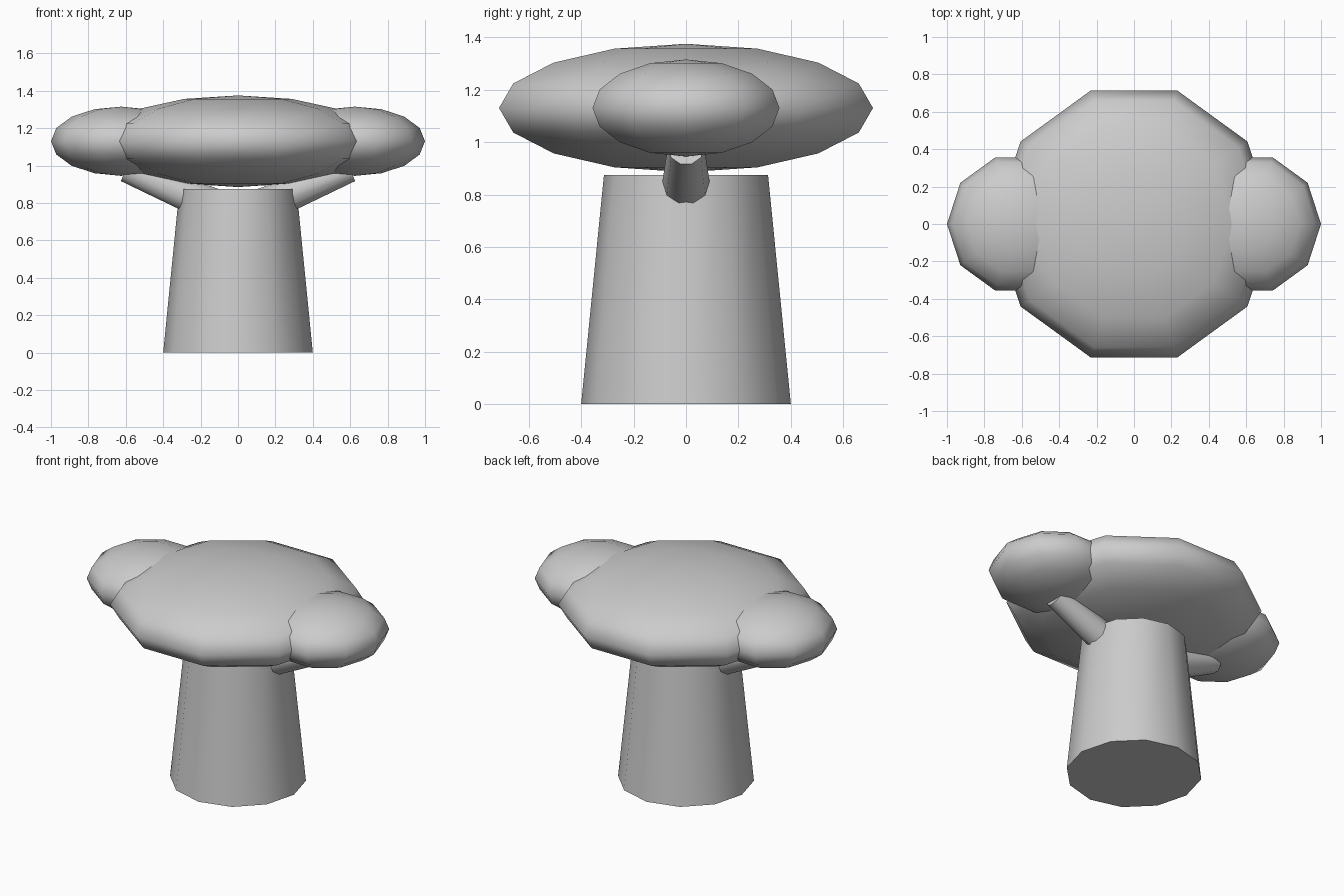
import bpy
import bmesh
from math import sin, cos, pi, radians
from mathutils import Matrix, Vector

cube = bpy.data.objects.get("Cube")
if cube:
    bpy.data.objects.remove(cube, do_unlink=True)

GREY = (0.6, 0.6, 0.6, 1.0)
grey = bpy.data.materials.new("plain_grey")
grey.use_nodes = True
grey.diffuse_color = GREY
grey.node_tree.nodes["Principled BSDF"].inputs["Base Color"].default_value = GREY


def lathe(name, profile, sides, matrix=Matrix(), sharp=30):
    """Revolve (radius, height) points around z, then place with matrix."""
    bm = bmesh.new()
    verts = [bm.verts.new((r, 0, z)) for r, z in profile]
    edges = [bm.edges.new(pair) for pair in zip(verts, verts[1:])]
    bmesh.ops.spin(bm, geom=verts + edges, axis=(0, 0, 1), cent=(0, 0, 0),
                   angle=2 * pi, steps=sides)
    bmesh.ops.remove_doubles(bm, verts=bm.verts, dist=0.0005)
    bm.transform(matrix)
    bmesh.ops.recalc_face_normals(bm, faces=bm.faces)
    mesh = bpy.data.meshes.new(name)
    bm.to_mesh(mesh)
    bm.free()
    mesh.materials.append(grey)
    obj = bpy.data.objects.new(name, mesh)
    bpy.context.collection.objects.link(obj)
    bpy.ops.object.select_all(action='DESELECT')
    obj.select_set(True)
    bpy.context.view_layer.objects.active = obj
    bpy.ops.object.shade_smooth_by_angle(angle=radians(sharp))
    return obj


def foliage(name, x, radius, half_height, rings=8):
    """Flattened ten-sided ball of leaves."""
    arc = [pi * i / rings for i in range(rings + 1)]
    profile = [(radius * sin(a), -half_height * cos(a)) for a in arc]
    return lathe(name, profile, 10, Matrix.Translation((x, 0, 1.13)), 180)


def tapered(name, r0, r1, length, sides, matrix=Matrix()):
    """Closed tapering cylinder."""
    profile = [(0, 0), (r0, 0), (r1, length), (0, length)]
    return lathe(name, profile, sides, matrix, 40)


# Trunk
tapered("trunk", 0.4, 0.313, 0.875, 12)

# Crown
foliage("crown", 0, 0.75, 0.245)

# Side branches, each with its own clump of leaves
for side, sign in (("left", 1), ("right", -1)):
    place = (Matrix.Translation(Vector((sign * 0.129, 0, 0.783)))
             @ Matrix.Rotation(sign * radians(67.5), 4, 'Y')
             @ Matrix.Rotation(pi / 2, 4, 'Z'))
    tapered(side + "_branch", 0.1, 0.07, 0.511, 10, place)
    foliage(side + "_leaf_clump", sign * 0.625, 0.375, 0.185)
